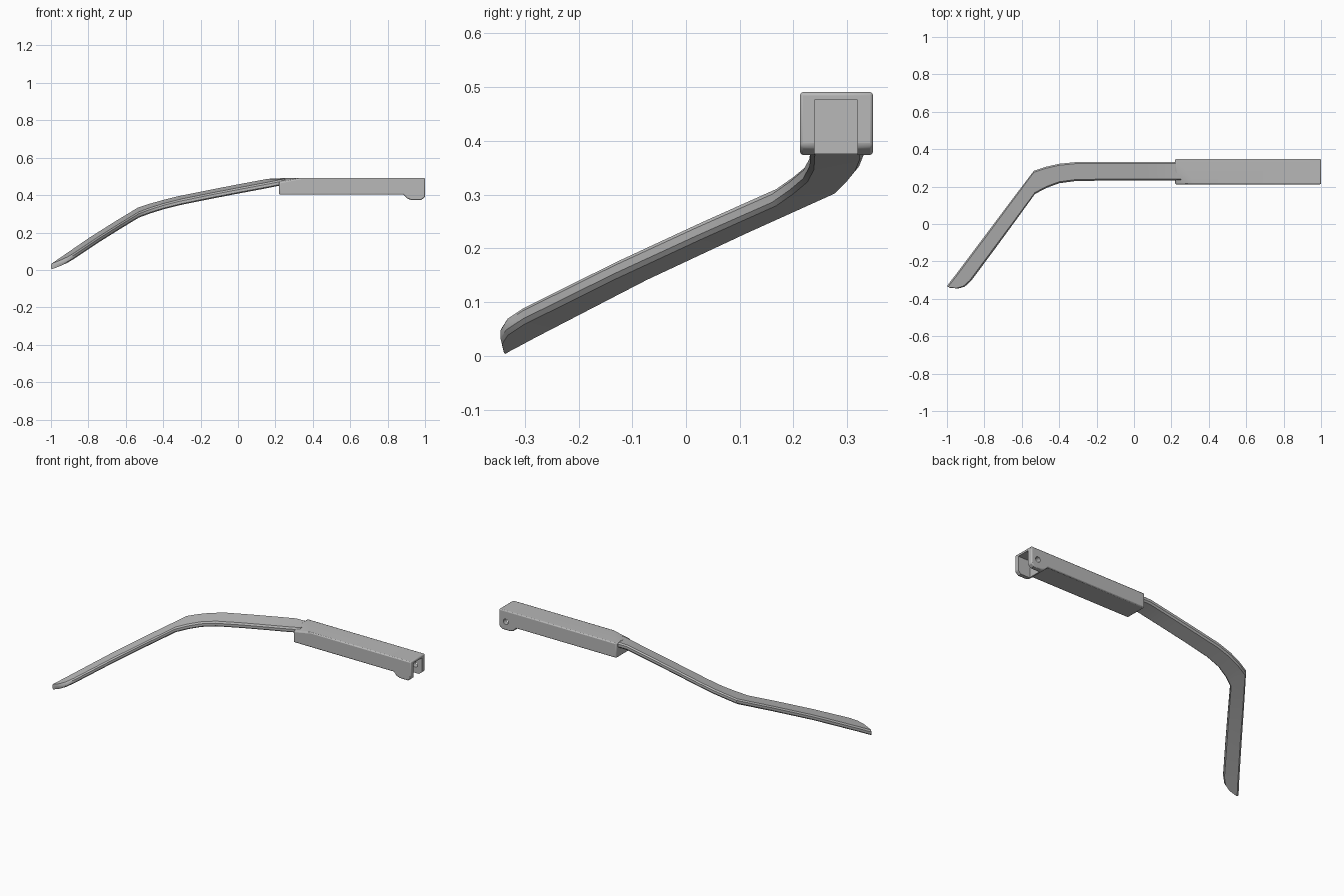
import bpy
import bmesh
from mathutils import Vector

cube = bpy.data.objects.get("Cube")
if cube:
    bpy.data.objects.remove(cube)

grey = bpy.data.materials.new("light grey")
grey.use_nodes = True
colour = (0.48, 0.48, 0.48, 1)
grey.diffuse_color = colour
grey.node_tree.nodes["Principled BSDF"].inputs["Base Color"].default_value = colour


def make_object(name, bm):
    bmesh.ops.recalc_face_normals(bm, faces=bm.faces)
    mesh = bpy.data.meshes.new(name)
    bm.to_mesh(mesh)
    bm.free()
    mesh.materials.append(grey)
    obj = bpy.data.objects.new(name, mesh)
    bpy.context.collection.objects.link(obj)
    return obj


def loft(rings):
    bm = bmesh.new()
    loops = [[bm.verts.new(p) for p in ring] for ring in rings]
    n = len(loops[0])
    for a, b in zip(loops, loops[1:]):
        for i in range(n):
            j = (i + 1) % n
            bm.faces.new((a[i], a[j], b[j], b[i]))
    bm.faces.new(loops[0])
    bm.faces.new(loops[-1][::-1])
    return bm


def interp(points, x):
    for (x0, v0), (x1, v1) in zip(points, points[1:]):
        if x <= x1:
            break
    return v0 + (v1 - v0) * (x - x0) / (x1 - x0)


def smooth(obj):
    bpy.ops.object.select_all(action='DESELECT')
    bpy.context.view_layer.objects.active = obj
    obj.select_set(True)
    bpy.ops.object.shade_smooth_by_angle(angle=0.6)


def cut(obj, cutter):
    mod = obj.modifiers.new("cut", 'BOOLEAN')
    mod.operation = 'DIFFERENCE'
    mod.solver = 'EXACT'
    mod.object = cutter
    cutter.hide_render = True
    cutter.hide_viewport = True


# Bent arm: paired plan edges, lifted onto a tilted, curved surface
outer = [(-1, -.333), (-.995, -.325), (-.98, -.305), (-.96, -.28), (-.8, -.067),
         (-.66, .12), (-.535, .285), (-.47, .306), (-.4, .322), (-.31, .331),
         (-.15, .331), (0, .331), (.16, .331), (.25, .331)]
inner = [(-.985, -.341), (-.94, -.345), (-.905, -.335), (-.87, -.303), (-.745, -.135),
         (-.63, .022), (-.53, .16), (-.47, .192), (-.4, .218), (-.31, .23),
         (-.15, .232), (0, .232), (.16, .232), (.25, .232)]
height = [(-1, .034), (-.8, .172), (-.66, .26), (-.535, .335), (-.44, .366), (-.31, .398),
          (-.15, .43), (0, .459), (.16, .489), (.25, .507)]
THICK, ROUND = .031, .008


def surface(p):
    return interp(height, p.x) - .22 * (interp(outer, p.x) - p.y)


rings = []
for o, i in zip(outer, inner):
    o, i = Vector(o), Vector(i)
    e = min(.3, ROUND / (o - i).length)
    ring = []
    for t, drop in ((e, 0), (1 - e, 0), (1, ROUND), (1, THICK - ROUND),
                    (1 - e, THICK), (e, THICK), (0, THICK - ROUND), (0, ROUND)):
        p = o.lerp(i, t)
        ring.append((p.x, p.y, max(0, min(surface(p), .489) - drop)))
    rings.append(ring)
arm = make_object("bent_arm", loft(rings))
smooth(arm)

# Hinge sleeve: side profile with a foot at the open end
profile = [(.22, .402), (.885, .402), (.905, .382), (.925, .374),
           (.98, .374), (1, .39), (1, .491), (.22, .491)]
bm = loft([[(x, y, z) for x, z in profile] for y in (.212, .348)])
# Slanted facet where the sleeve top meets the arm
bmesh.ops.bisect_plane(bm, geom=bm.verts[:] + bm.edges[:] + bm.faces[:],
                       plane_co=(.16, .33, .491), plane_no=(-.2, -.3, 1), clear_outer=True)
bmesh.ops.holes_fill(bm, edges=[e for e in bm.edges if e.is_boundary], sides=0)
sleeve = make_object("hinge_sleeve", bm)
bevel = sleeve.modifiers.new("rounded edges", 'BEVEL')
bevel.width = .006
bevel.segments = 2
bevel.limit_method = 'ANGLE'
bevel.angle_limit = .8

# Slot between the hinge tabs
bm = bmesh.new()
bmesh.ops.create_cube(bm, size=1)
bmesh.ops.scale(bm, vec=(.16, .08, .175), verts=bm.verts)
bmesh.ops.translate(bm, vec=(1, .279, .3885), verts=bm.verts)
cut(sleeve, make_object("slot_cutter", bm))

# Pin hole through the rear tab
bpy.ops.mesh.primitive_cylinder_add(vertices=24, radius=.016, depth=.08,
                                    location=(.955, .345, .425), rotation=(1.5708, 0, 0))
pin = bpy.context.object
pin.name = "pin_hole_cutter"
cut(sleeve, pin)
smooth(sleeve)
